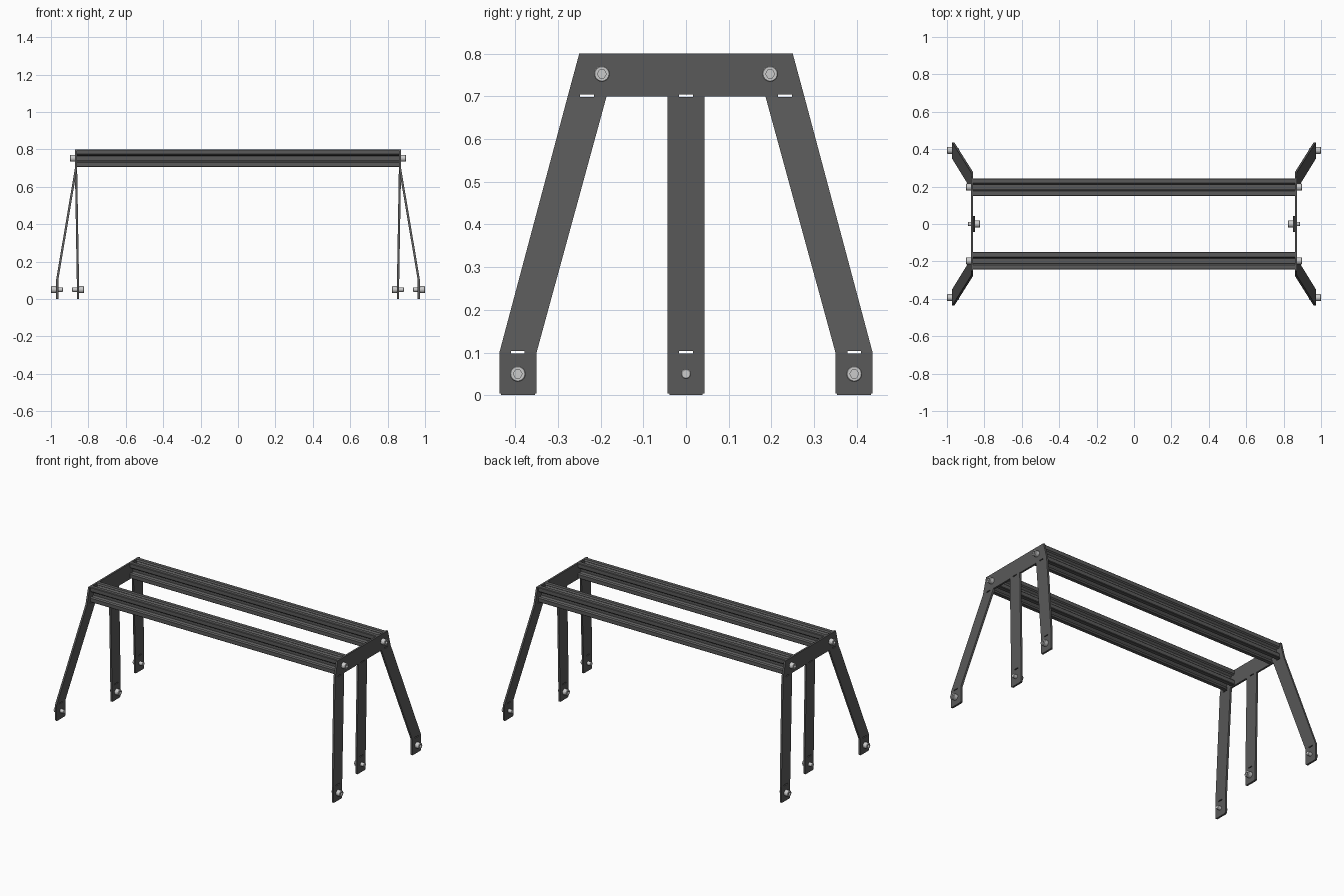
import bpy, bmesh, math
from mathutils import Matrix, Vector

if "Cube" in bpy.data.objects:
    bpy.data.objects.remove(bpy.data.objects["Cube"])

dark = bpy.data.materials.new("dark_metal")
dark.diffuse_color = (0.1, 0.1, 0.1, 1)
dark.use_nodes = True
dark.node_tree.nodes["Principled BSDF"].inputs["Base Color"].default_value = dark.diffuse_color


def make_object(name, bm, mat=None, mirror=None):
    """Turn a bmesh into an object, optionally mirrored about the world origin."""
    bmesh.ops.recalc_face_normals(bm, faces=bm.faces)
    me = bpy.data.meshes.new(name)
    bm.to_mesh(me)
    bm.free()
    ob = bpy.data.objects.new(name, me)
    bpy.context.collection.objects.link(ob)
    if mat:
        me.materials.append(mat)
    if mirror is not None:
        add_mirror(ob, mirror)
    return ob


def add_mirror(ob, axis):
    m = ob.modifiers.new("mirror", 'MIRROR')
    m.use_axis = [i == axis for i in range(3)]
    m.use_mirror_merge = False


# Bent sheet-metal end frame: top plate, two splayed legs, one inner leg
X_TOP, X_FOOT, X_MID, THICK = 0.872, 0.973, 0.862, 0.012
bm = bmesh.new()
cache = {}


def vert(x, y, z):
    key = (round(x, 4), round(y, 4), round(z, 4))
    if key not in cache:
        cache[key] = bm.verts.new(key)
    return cache[key]


def face(*pts):
    bm.faces.new([vert(*p) for p in pts])


TOP_EDGE = [-0.277, -0.186, -0.043, 0.043, 0.186, 0.277]
face(*[(X_TOP, y, 0.7) for y in TOP_EDGE], (X_TOP, 0.25, 0.8), (X_TOP, -0.25, 0.8))
legs = [(-0.277, -0.186, -0.437, -0.35, X_FOOT),
        (-0.043, 0.043, -0.043, 0.043, X_MID),
        (0.186, 0.277, 0.35, 0.437, X_FOOT)]
for a, b, c, d, x in legs:
    face((x, c, 0.1), (x, d, 0.1), (X_TOP, b, 0.7), (X_TOP, a, 0.7))
    face((x, c, 0), (x, d, 0), (x, d, 0.1), (x, c, 0.1))
bmesh.ops.bevel(bm, geom=[v for v in bm.verts if v.co.z < 0.01],
                offset=0.004, segments=2, affect='VERTICES')
bm.normal_update()
if sum(f.normal.x for f in bm.faces) < 0:
    bmesh.ops.reverse_faces(bm, faces=bm.faces)
# Give the sheet its thickness towards the inside
top = bm.faces[:]
back = bmesh.ops.extrude_face_region(bm, geom=top, use_keep_orig=True)
bmesh.ops.translate(bm, vec=(-THICK, 0, 0),
                    verts=[g for g in back['geom'] if isinstance(g, bmesh.types.BMVert)])
frame = make_object("end_frame", bm, dark)

# Slots along each bend line
bm = bmesh.new()
for y, z in [(0, 0.1), (0, 0.7), (0.232, 0.7), (-0.232, 0.7), (0.394, 0.1), (-0.394, 0.1)]:
    bmesh.ops.create_cube(bm, size=1, matrix=Matrix.Translation((0.9, y, z + 0.001))
                          @ Matrix.Diagonal((0.18, 0.032, 0.006, 1)))
cutter = make_object("slot_cutter", bm)
cutter.hide_render = True
cutter.hide_set(True)
cut = frame.modifiers.new("slots", 'BOOLEAN')
cut.operation = 'DIFFERENCE'
cut.solver = 'EXACT'
cut.object = cutter
add_mirror(frame, 0)

# Slotted square rails (one side of the profile, turned four times, plus a centre bore)
MM, CY, CZ, X_END = 0.00475, 0.197, 0.7525, X_TOP - THICK
half_side = [(10, 9.3), (10, 4.6), (8.2, 3.0), (8.2, 5.5), (6.6, 5.5), (3.9, 2.8)]
side = [(u, -v) for u, v in half_side] + half_side[::-1]
outline = []
for k in range(4):
    c, s = [(1, 0), (0, 1), (-1, 0), (0, -1)][k]
    outline += [(u * c - v * s, u * s + v * c) for u, v in side]
bore = [(2.4 * math.cos(t * math.pi / 8), 2.4 * math.sin(t * math.pi / 8)) for t in range(16)]

bm = bmesh.new()
for loop in (outline, bore):
    vs = [bm.verts.new((-X_END, CY + u * MM, CZ + v * MM)) for u, v in loop]
    for i, v in enumerate(vs):
        bm.edges.new((v, vs[i - 1]))
bmesh.ops.triangle_fill(bm, edges=bm.edges[:], use_beauty=True, normal=Vector((1, 0, 0)))
ext = bmesh.ops.extrude_face_region(bm, geom=bm.faces[:], use_keep_orig=True)
bmesh.ops.translate(bm, vec=(2 * X_END, 0, 0),
                    verts=[g for g in ext['geom'] if isinstance(g, bmesh.types.BMVert)])
make_object("slotted_rail", bm, dark, mirror=1)

# Socket-head bolts: lathed rings, the socket rings are hexagonal
SEG = 24
RINGS = [(-0.037, 0.0098, 0), (-0.035, 0.0118, 0), (0, 0.0118, 0), (0, 0.0185, 0),
         (0.0245, 0.0185, 0), (0.027, 0.0165, 0), (0.027, 0.0105, 1), (0.013, 0.0105, 1)]


def bolt(name, x, y, z, direction=1):
    bm = bmesh.new()
    rings = []
    for dx, r, is_hex in RINGS:
        ring = []
        for i in range(SEG):
            t = 2 * math.pi * i / SEG
            rr = r
            if is_hex:
                rr = r * math.cos(math.pi / 6) / math.cos(t % (math.pi / 3) - math.pi / 6)
            ring.append(bm.verts.new((x + dx * direction,
                                      y + rr * math.cos(t), z + rr * math.sin(t))))
        rings.append(ring)
    for a, b in zip(rings, rings[1:]):
        for i in range(SEG):
            bm.faces.new((a[i - 1], a[i], b[i], b[i - 1]))
    bm.faces.new(rings[0])
    bm.faces.new(rings[-1])
    ob = make_object(name, bm, mirror=0)
    bpy.ops.object.select_all(action='DESELECT')
    ob.select_set(True)
    bpy.context.view_layer.objects.active = ob
    bpy.ops.object.shade_smooth_by_angle(angle=math.radians(25))


for s, label in ((-1, "front"), (1, "back")):
    bolt(label + "_rail_bolt", X_TOP, s * CY, CZ)
    bolt(label + "_foot_bolt", X_FOOT, s * 0.394, 0.05)
bolt("middle_foot_bolt", X_MID - THICK, 0, 0.05, -1)
